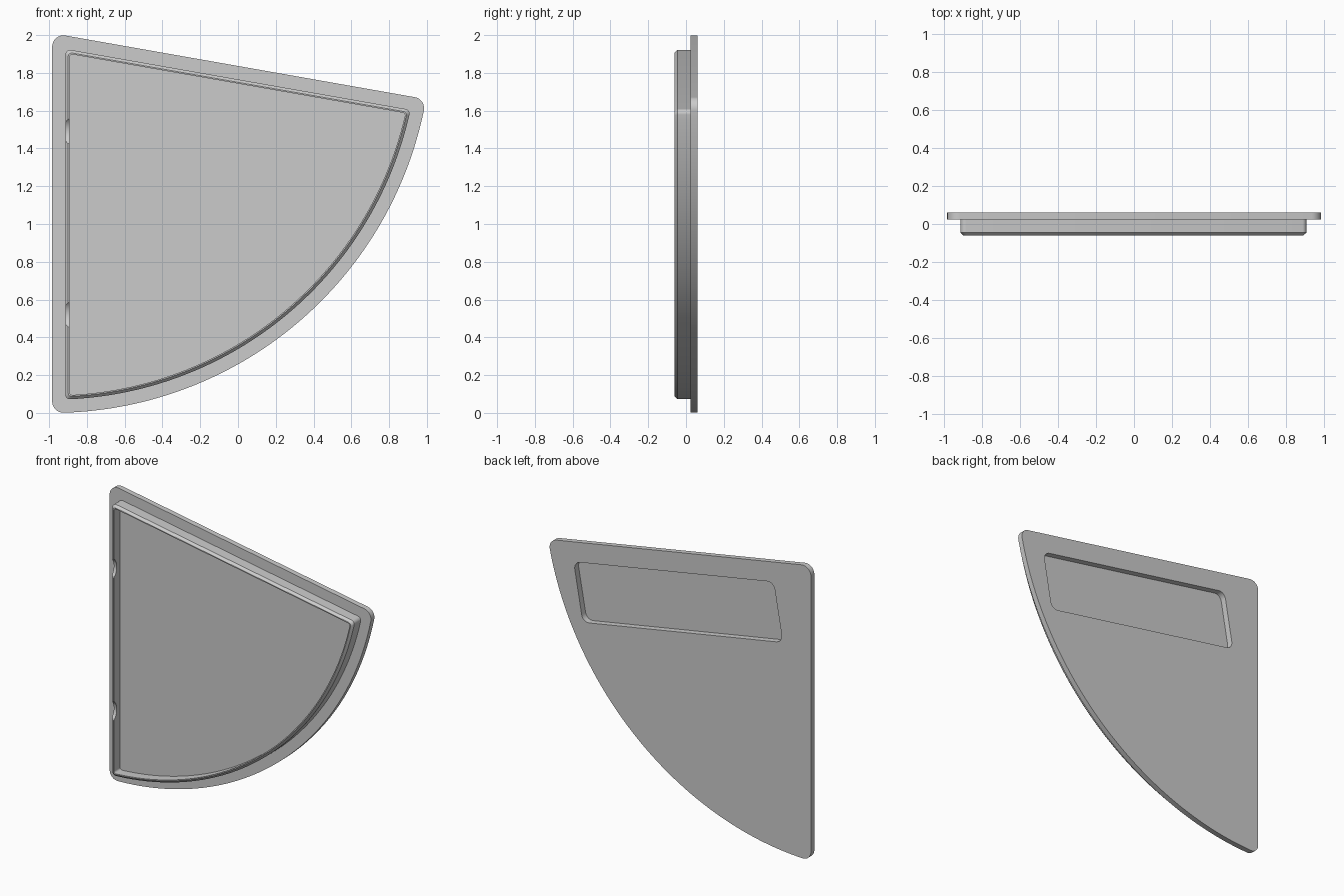
import bpy
import bmesh
from math import sin, cos, tan, asin, pi, radians
from mathutils import Matrix, Vector

if "Cube" in bpy.data.objects:
    bpy.data.objects.remove(bpy.data.objects["Cube"])

RADIUS = 2.01
APEX = Vector((-0.984, 2.01))
SLOPE = radians(10)
BACK, FRONT = 0.061, -0.061


def arc(centre, radius, start, end, steps):
    return [centre + radius * Vector((cos(a), sin(a)))
            for a in (start + (end - start) * i / steps for i in range(steps + 1))]


def sector(inset, fillet):
    """Rounded circular sector, moved inwards by inset."""
    e = inset + fillet
    reach = RADIUS - e
    tip = -SLOPE - asin(e / reach)
    foot = -pi / 2 + asin(e / reach)
    top_c = APEX + Vector((e, -e * tan(SLOPE) - e / cos(SLOPE)))
    tip_c = APEX + reach * Vector((cos(tip), sin(tip)))
    foot_c = APEX + reach * Vector((cos(foot), sin(foot)))
    points = arc(top_c, fillet, pi, pi / 2 - SLOPE, 8)
    points += arc(tip_c, fillet, pi / 2 - SLOPE, tip, 8)
    points += arc(APEX, RADIUS - inset, tip, foot, 64)[1:-1]
    points += arc(foot_c, fillet, foot, -pi, 8)
    return points


def rounded_rectangle(width, height, fillet):
    points = []
    for i, (sx, sz) in enumerate(((1, 1), (-1, 1), (-1, -1), (1, -1))):
        centre = Vector((sx * (width / 2 - fillet), sz * (height / 2 - fillet)))
        points += arc(centre, fillet, i * pi / 2, (i + 1) * pi / 2, 8)
    return points


def loft(name, sections):
    """Closed solid through (y, outline) sections."""
    bm = bmesh.new()
    rings = [[bm.verts.new((p.x, y, p.y)) for p in outline] for y, outline in sections]
    for a, b in zip(rings, rings[1:]):
        for i in range(len(a)):
            j = (i + 1) % len(a)
            bm.faces.new((a[i], a[j], b[j], b[i]))
    bm.faces.new(rings[0])
    bm.faces.new(rings[-1])
    bmesh.ops.recalc_face_normals(bm, faces=bm.faces)
    mesh = bpy.data.meshes.new(name)
    bm.to_mesh(mesh)
    bm.free()
    obj = bpy.data.objects.new(name, mesh)
    bpy.context.collection.objects.link(obj)
    return obj


def cut(target, cutter):
    cutter.hide_render = True
    mod = target.modifiers.new("cut", 'BOOLEAN')
    mod.operation = 'DIFFERENCE'
    mod.solver = 'EXACT'
    mod.object = cutter
    bpy.context.view_layer.objects.active = target
    bpy.ops.object.modifier_apply(modifier=mod.name)
    bpy.data.objects.remove(cutter)


# Flange, chamfered rim and hollow front in one lofted body
panel = loft("sector_panel", [
    (BACK, sector(0, 0.06)),
    (0.024, sector(0, 0.06)),
    (0.024, sector(0.07, 0.025)),
    (-0.046, sector(0.07, 0.025)),
    (FRONT, sector(0.085, 0.018)),
    (FRONT, sector(0.092, 0.015)),
    (0.005, sector(0.092, 0.015)),
])

# Rounded pocket in the back, parallel to the sloping edge
pocket_outline = rounded_rectangle(1.53, 0.4, 0.05)
pocket = loft("pocket_cutter", [(0.019, pocket_outline), (0.1, pocket_outline)])
pocket.matrix_world = Matrix.Translation((0.016, 0, 1.495)) @ Matrix.Rotation(SLOPE, 4, 'Y')
bpy.context.view_layer.update()
cut(panel, pocket)

# Shallow finger notches in the straight rim
for z in (0.52, 1.49):
    bpy.ops.mesh.primitive_cylinder_add(vertices=64, radius=0.085, depth=0.06,
                                        location=(-0.905, FRONT - 0.055, z),
                                        rotation=(0, pi / 2, 0))
    notch = bpy.context.object
    notch.name = "notch_cutter"
    cut(panel, notch)

bpy.ops.object.select_all(action='DESELECT')
panel.select_set(True)
bpy.context.view_layer.objects.active = panel
bpy.ops.object.shade_smooth_by_angle(angle=radians(30))
